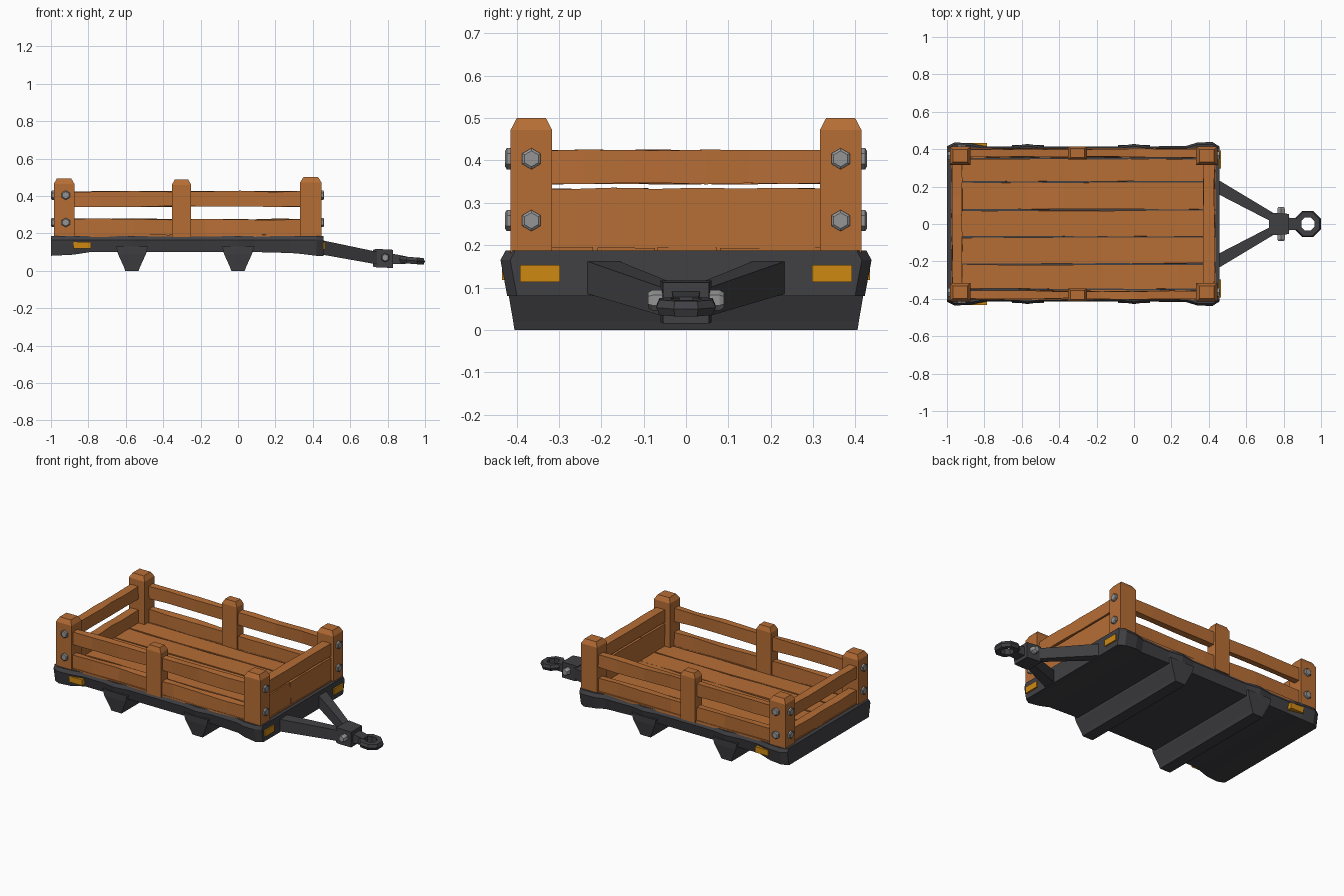
import bpy, bmesh, math, random
from mathutils import Vector

random.seed(4)
if "Cube" in bpy.data.objects:
    bpy.data.objects.remove(bpy.data.objects["Cube"])


def material(name, rgb):
    m = bpy.data.materials.new(name)
    m.use_nodes = True
    m.diffuse_color = (*rgb, 1)
    bsdf = m.node_tree.nodes["Principled BSDF"]
    bsdf.inputs["Base Color"].default_value = (*rgb, 1)
    bsdf.inputs["Roughness"].default_value = 0.8
    return m


WOOD = material("brown wood", (0.47, 0.155, 0.036))
METAL = material("dark metal", (0.052, 0.052, 0.058))
STEEL = material("grey steel", (0.3, 0.3, 0.3))
AMBER = material("amber reflector", (0.62, 0.25, 0.006))


def loft(name, rings, mat, closed=False):
    """Skin a row of matching rings; cap the ends unless the row is closed."""
    bm = bmesh.new()
    rows = [[bm.verts.new(p) for p in ring] for ring in rings]
    pairs = list(zip(rows, rows[1:]))
    if closed:
        pairs.append((rows[-1], rows[0]))
    else:
        bm.faces.new(rows[0])
        bm.faces.new(rows[-1])
    n = len(rows[0])
    for a, b in pairs:
        for i in range(n):
            j = (i + 1) % n
            bm.faces.new((a[i], a[j], b[j], b[i]))
    bmesh.ops.recalc_face_normals(bm, faces=bm.faces)
    mesh = bpy.data.meshes.new(name)
    bm.to_mesh(mesh)
    bm.free()
    mesh.materials.append(mat)
    ob = bpy.data.objects.new(name, mesh)
    bpy.context.collection.objects.link(ob)
    return ob


def rect(axis, pos, a, b):
    """Rectangle across an axis, a and b being (low, high) on the other two."""
    ring = []
    for u, v in ((a[0], b[0]), (a[1], b[0]), (a[1], b[1]), (a[0], b[1])):
        p = [u, v]
        p.insert(axis, pos)
        ring.append(Vector(p))
    return ring


def box(name, x, y, z, mat):
    return loft(name, [rect(2, h, x, y) for h in z], mat)


def board(name, axis, ends, a, b, wear=0.004, steps=7):
    """Hand-cut board with slightly uneven edges."""
    rings = []
    for i in range(steps + 1):
        ring = rect(axis, ends[0] + (ends[1] - ends[0]) * i / steps, a, b)
        for p in ring:
            for k in range(3):
                if k != axis:
                    p[k] += random.uniform(-wear, wear)
        rings.append(ring)
    return loft(name, rings, WOOD)


def span(centre, half):
    return (centre - half, centre + half)


def mirrored(s, lo, hi):
    return (lo, hi) if s > 0 else (-hi, -lo)


def hex_bolt(name, centre, axis, depth, r=0.025):
    """Hexagonal head with a chamfered face, pointing along +/- axis."""
    rings = []
    for t, k in ((0, 1), (0.7, 1), (1, 0.75)):
        ring = []
        for i in range(6):
            ang = math.pi * (i / 3 + 1 / 6)
            p = [r * k * math.cos(ang), r * k * math.sin(ang)]
            p.insert(axis, depth * t)
            ring.append(Vector(centre) + Vector(p))
        rings.append(ring)
    return loft(name, rings, STEEL)


def post(name, x, y, top):
    """Square post with a tapered cap."""
    cx, cy = sum(x) / 2, sum(y) / 2
    hx, hy = x[1] - cx, y[1] - cy
    rings = [rect(2, z, span(cx, hx * k), span(cy, hy * k))
             for z, k in ((0.18, 1), (top - 0.028, 1), (top, 0.7))]
    return loft(name, rings, WOOD)


# Chassis tray: swollen corners and swellings over the crossbeams
stations = [(-1, 0.415, 0.08), (-0.96, 0.436, 0.082), (-0.88, 0.432, 0.086),
            (-0.79, 0.415, 0.1), (-0.66, 0.415, 0.1), (-0.57, 0.428, 0.1),
            (-0.48, 0.415, 0.1), (-0.09, 0.415, 0.1), (0, 0.428, 0.1),
            (0.09, 0.415, 0.1), (0.28, 0.418, 0.095), (0.34, 0.436, 0.09),
            (0.42, 0.438, 0.08), (0.456, 0.415, 0.08)]
tray = []
for x, w, low in stations:
    half = [(w - 0.016, low), (w, 0.165), (w - 0.012, 0.187)]
    tray.append([(x, y, z) for y, z in half] + [(x, -y, z) for y, z in half[::-1]])
loft("chassis_tray", tray, METAL)

# Crossbeams under the tray
for label, x in (("rear", -0.567), ("fore", 0.0)):
    loft(label + "_crossbeam", [rect(2, z, span(x, hx), span(0, hy))
         for z, hx, hy in ((0, 0.036, 0.405), (0.02, 0.043, 0.408), (0.09, 0.075, 0.42),
                           (0.13, 0.085, 0.422))], METAL)

# Floor planks with narrow gaps
edges = [-0.41, -0.35, -0.215, -0.07, 0.075, 0.225, 0.35, 0.41]
for i, (a, b) in enumerate(zip(edges, edges[1:])):
    board(f"floor_plank_{i}", 0, (-0.975, 0.435), (a + 0.004, b - 0.004), (0.17, 0.194), 0.002)

UPPER, LOWER = (0.345, 0.424), (0.185, 0.275)
REAR_X, MID_X, FORE_X = (-0.985, -0.875), (-0.354, -0.25), (0.332, 0.446)

for s, side in ((-1, "right"), (1, "left")):
    # Posts
    corner = mirrored(s, 0.316, 0.414)
    post(f"rear_post_{side}", REAR_X, corner, 0.493)
    post(f"fore_post_{side}", FORE_X, corner, 0.5)
    post(f"middle_post_{side}", MID_X, mirrored(s, 0.345, 0.414), 0.487)
    # Side rails
    for label, z in (("upper", UPPER), ("lower", LOWER)):
        board(f"{label}_side_rail_{side}", 0, (-0.93, 0.39), mirrored(s, 0.358, 0.4), z)
    # Bolts on the corner posts
    for z in (0.258, 0.404):
        hex_bolt(f"fore_bolt_{side}", (0.446, s * 0.365, z), 0, 0.014)
        hex_bolt(f"rear_bolt_{side}", (-0.985, s * 0.365, z), 0, -0.014)
        hex_bolt(f"side_bolt_{side}", (-0.921, s * 0.414, z), 1, s * 0.013)
    # Reflectors
    box(f"fore_reflector_{side}", (0.45, 0.465), span(s * 0.345, 0.047), (0.113, 0.153), AMBER)
    box(f"side_reflector_{side}", span(-0.833, 0.046), mirrored(s, 0.4, 0.434),
        (0.118, 0.155), AMBER)
    # Sloping drawbar arm
    loft(f"drawbar_arm_{side}",
         [rect(0, 0.44, mirrored(s, 0.165, 0.242), (0.088, 0.165)),
          rect(0, 0.75, mirrored(s, 0.005, 0.056), (0.033, 0.1))], METAL)
    # Coupling bolt
    hex_bolt(f"coupling_bolt_{side}", (0.787, s * 0.055, 0.07), 1, s * 0.035, 0.024)

# End rails
for label, x in (("rear", (-0.972, -0.92)), ("fore", (0.37, 0.43))):
    board(label + "_upper_end_rail", 1, (-0.34, 0.34), x, UPPER, 0.002)
board("rear_lower_end_rail", 1, (-0.34, 0.34), (-0.972, -0.92), LOWER, 0.003)
board("fore_lower_end_board_right", 1, (-0.34, -0.089), (0.37, 0.428), (0.185, 0.334), 0.002, 3)
board("fore_lower_end_board_left", 1, (-0.088, 0.34), (0.37, 0.431), (0.185, 0.334), 0.002, 4)

# Coupling block, tongue and towing eye
loft("coupling_block", [rect(0, x, span(0, w), z) for x, w, z in
     ((0.722, 0.054, (0.022, 0.112)), (0.74, 0.06, (0.018, 0.117)),
      (0.83, 0.054, (0.015, 0.112)))], METAL)
loft("coupling_tongue", [rect(0, x, span(0, w), z) for x, w, z in
     ((0.82, 0.034, (0.035, 0.092)), (0.895, 0.03, (0.036, 0.078)))], METAL)
eye = []
for i in range(8):
    ang = math.pi * (i + 0.5) / 4
    c, s = math.cos(ang), math.sin(ang)
    eye.append([(0.929 + r * c, r * s, z - 0.08 * r * c) for r, z in
                ((0.038, 0.037), (0.068, 0.037), (0.076, 0.055), (0.068, 0.073), (0.038, 0.073))])
loft("towing_eye", eye, METAL, closed=True)
